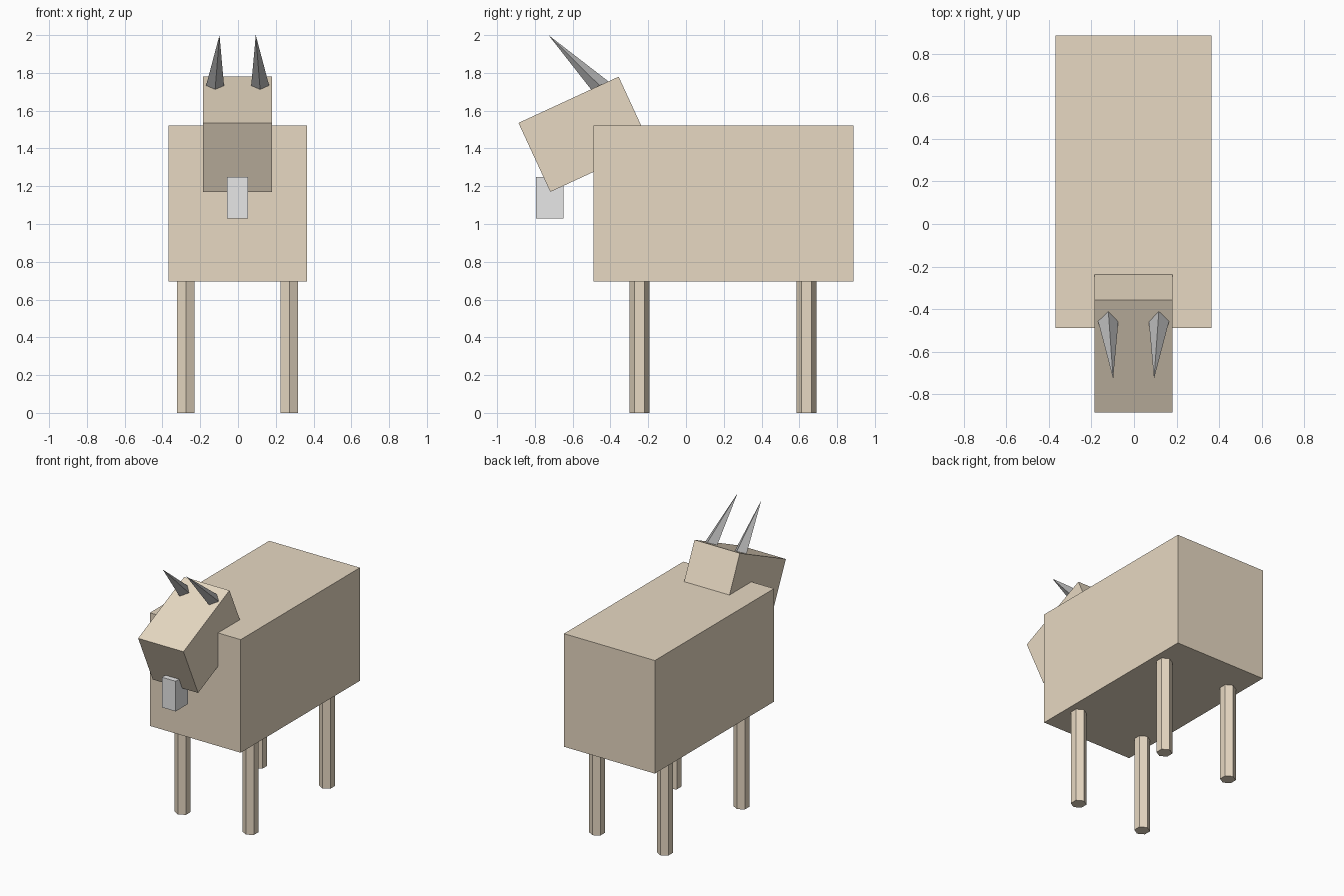
import bpy
import bmesh
from math import radians
from mathutils import Matrix, Vector

cube = bpy.data.objects.get("Cube")
if cube:
    bpy.data.objects.remove(cube, do_unlink=True)


def material(name, rgb):
    mat = bpy.data.materials.new(name)
    mat.use_nodes = True
    mat.diffuse_color = (*rgb, 1)
    mat.node_tree.nodes["Principled BSDF"].inputs["Base Color"].default_value = (*rgb, 1)
    return mat


TAN = material("tan_hide", (0.80, 0.69, 0.54))
GREY = material("grey_horn", (0.48, 0.48, 0.48))
WHITE = material("white_beard", (0.80, 0.80, 0.80))


def finish(name, bm, mat):
    mesh = bpy.data.meshes.new(name)
    bm.to_mesh(mesh)
    bm.free()
    mesh.materials.append(mat)
    obj = bpy.data.objects.new(name, mesh)
    bpy.context.scene.collection.objects.link(obj)
    return obj


def box(name, center, size, mat, tilt=0):
    bm = bmesh.new()
    bmesh.ops.create_cube(bm, size=1, matrix=Matrix.Diagonal((*size, 1)))
    obj = finish(name, bm, mat)
    obj.location = center
    obj.rotation_euler.x = radians(tilt)


def spike(name, start, end, r1, r2, sides, mat):
    """Tapered prism running from start to end."""
    start, end = Vector(start), Vector(end)
    axis = end - start
    bm = bmesh.new()
    bmesh.ops.create_cone(bm, cap_ends=True, segments=sides, radius1=r1,
                          radius2=r2, depth=axis.length)
    bmesh.ops.remove_doubles(bm, verts=bm.verts, dist=0.0001)
    obj = finish(name, bm, mat)
    obj.location = (start + end) / 2
    obj.rotation_mode = 'QUATERNION'
    obj.rotation_quaternion = Vector((0, 0, 1)).rotation_difference(axis)


MID = -0.002  # symmetry plane

# Torso, tilted head and beard
box("body", (MID, 0.198, 1.108), (0.733, 1.375, 0.825), TAN)
box("head", (MID, -0.5375, 1.475), (0.366, 0.584, 0.402), TAN, tilt=24.8)
box("beard", (MID, -0.722, 1.14), (0.11, 0.145, 0.22), WHITE)

# Paired legs and horns
for side, s in (("left", 1), ("right", -1)):
    for end, y in (("front", -0.245), ("back", 0.637)):
        x = MID + s * 0.274
        spike(f"{end}_{side}_leg", (x, y, 0), (x, y, 0.78), 0.053, 0.053, 6, TAN)
    tip = Vector((MID + s * 0.096, -0.728, 2.0))
    root = Vector((MID + s * 0.119, -0.458, 1.732))
    root += (root - tip) * 0.18  # sink the base into the head
    spike(f"{side}_horn", root, tip, 0.056, 0, 4, GREY)
